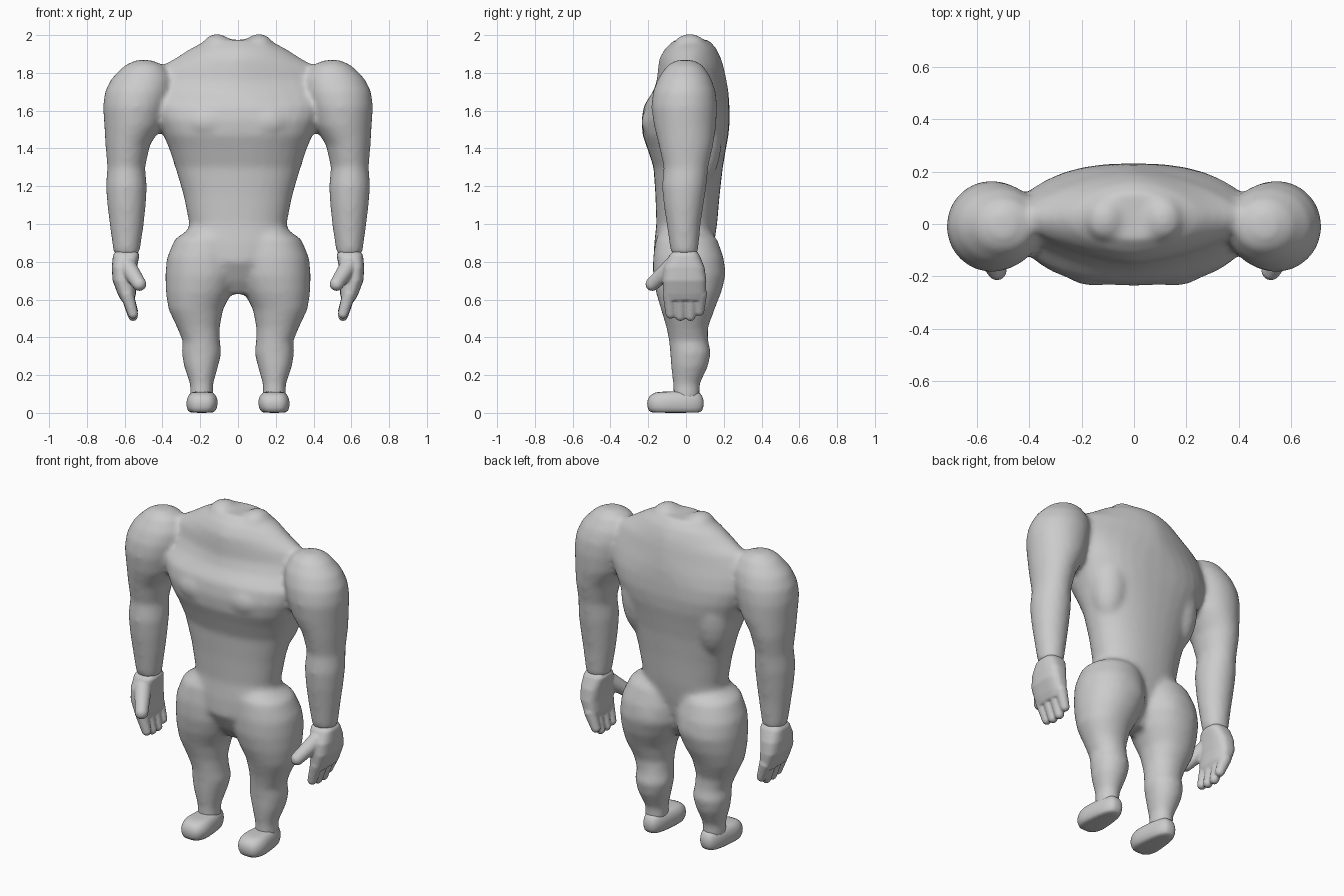
import bpy, bmesh, math
from mathutils import Vector, Matrix

cube = bpy.data.objects.get("Cube")
if cube:
    bpy.data.objects.remove(cube)

grey = bpy.data.materials.new("plain grey")
grey.use_nodes = True
colour = (0.6, 0.6, 0.6, 1)
grey.diffuse_color = colour
grey.node_tree.nodes["Principled BSDF"].inputs["Base Color"].default_value = colour


def loft(bm, rings, side=1, power=2, sides=32):
    """Closed stack of rounded rings: z, x0, x1, y0, y1, optional power."""
    loops = []
    for z, x0, x1, y0, y1, *own in rings:
        e = 2 / (own[0] if own else power)
        loop = []
        for i in range(sides):
            a = math.tau * i / sides
            c, s = math.cos(a), math.sin(a)
            x = (x0 + x1) / 2 + (x1 - x0) / 2 * math.copysign(abs(c) ** e, c)
            y = (y0 + y1) / 2 + (y1 - y0) / 2 * math.copysign(abs(s) ** e, s)
            loop.append(bm.verts.new((side * x, y, z)))
        loops.append(loop)
    for a, b in zip(loops, loops[1:]):
        for i in range(sides):
            j = (i + 1) % sides
            bm.faces.new((a[i], a[j], b[j], b[i]))
    bm.faces.new(loops[0])
    bm.faces.new(loops[-1])


def ball(bm, centre, radii, side=1):
    x, y, z = centre
    m = Matrix.Translation((side * x, y, z)) @ Matrix.Diagonal((*radii, 1))
    bmesh.ops.create_uvsphere(bm, u_segments=20, v_segments=12, radius=1, matrix=m)


def digit(bm, start, end, r0, r1, side):
    """Tapered finger with rounded ends."""
    a, b = (Vector((side * p[0], p[1], p[2])) for p in (start, end))
    turn = (b - a).to_track_quat("Z", "Y").to_matrix().to_4x4()
    bmesh.ops.create_cone(bm, cap_ends=True, segments=16, radius1=r0, radius2=r1,
                          depth=(b - a).length,
                          matrix=Matrix.Translation((a + b) / 2) @ turn)
    ball(bm, a, (r0, r0, r0))
    ball(bm, b, (r1, r1, r1))


def finish(bm, name, voxel, smoothing):
    bmesh.ops.recalc_face_normals(bm, faces=bm.faces)
    mesh = bpy.data.meshes.new(name)
    bm.to_mesh(mesh)
    bm.free()
    mesh.materials.append(grey)
    mesh.shade_smooth()
    ob = bpy.data.objects.new(name, mesh)
    bpy.context.collection.objects.link(ob)
    if voxel:
        blend = ob.modifiers.new("Blend", "REMESH")
        blend.mode = "VOXEL"
        blend.voxel_size = voxel
        blend.use_smooth_shade = True
        soft = ob.modifiers.new("Soften", "SMOOTH")
        soft.factor = 0.5
        soft.iterations = smoothing
    else:
        sub = ob.modifiers.new("Round", "SUBSURF")
        sub.levels = sub.render_levels = 1
    return ob


# Trunk: z, half width, front, back, roundness
trunk = [
    (1.975, .16, -.06, .12, 2), (1.93, .25, -.11, .16, 1.8),
    (1.88, .33, -.14, .185, 1.6), (1.83, .42, -.148, .2, 1.5),
    (1.76, .47, -.155, .215, 1.5), (1.70, .48, -.175, .225, 1.7),
    (1.63, .47, -.222, .23, 2.1), (1.55, .43, -.236, .232, 2.4),
    (1.47, .395, -.23, .225, 2.4), (1.40, .365, -.205, .212, 2.3),
    (1.30, .332, -.172, .195, 2.2), (1.15, .288, -.162, .178, 2.2),
    (1.00, .258, -.157, .165, 2.2), (.90, .28, -.168, .15, 2.2),
    (.80, .26, -.172, .13, 2), (.70, .15, -.12, .10, 2), (.63, .08, -.07, .06, 2)]

arm = [
    (1.868, .46, .54, -.05, .04), (1.84, .39, .60, -.10, .09),
    (1.77, .35, .67, -.148, .135), (1.70, .35, .705, -.175, .158),
    (1.62, .37, .715, -.184, .165), (1.52, .40, .708, -.17, .16),
    (1.42, .465, .702, -.145, .145), (1.30, .492, .692, -.118, .118),
    (1.20, .482, .70, -.128, .108), (1.10, .488, .692, -.118, .093),
    (1.00, .498, .68, -.103, .078), (.84, .522, .658, -.08, .063)]

leg = [
    (.985, .03, .24, -.12, .10), (.92, .0, .335, -.16, .165),
    (.82, -.01, .377, -.175, .20), (.73, -.005, .385, -.175, .21),
    (.64, .03, .382, -.16, .188), (.55, .078, .369, -.133, .152),
    (.45, .097, .322, -.103, .116), (.38, .096, .293, -.09, .118),
    (.32, .087, .298, -.084, .132), (.25, .104, .287, -.08, .118),
    (.15, .132, .253, -.068, .072), (.07, .13, .255, -.068, .072)]

body = bmesh.new()
loft(body, [(z, -w, w, f, b, p) for z, w, f, b, p in trunk])
for side in (1, -1):
    loft(body, arm, side)
    loft(body, leg, side, 2.1)
    ball(body, (.11, .02, 1.95), (.075, .085, .056), side)    # neck stump edge
    ball(body, (.15, -.14, 1.54), (.14, .097, .10), side)     # chest muscle
    ball(body, (.24, .07, 1.46), (.12, .12, .26), side)       # back muscle
    ball(body, (.17, .09, .75), (.14, .12, .13), side)        # buttock
finish(body, "body", .014, 12)

# Hands
palm = [
    (.858, .535, .645, -.065, .055), (.835, .522, .662, -.088, .072),
    (.77, .535, .668, -.118, .098), (.70, .543, .664, -.124, .108),
    (.63, .54, .637, -.12, .105), (.595, .55, .62, -.105, .09)]
fingers = [(-.088, .525), (-.032, .513), (.026, .513), (.076, .54)]

for side, word in ((1, "left"), (-1, "right")):
    hand = bmesh.new()
    loft(hand, palm, side, 2.8)
    for y, tip in fingers:
        digit(hand, (.588, y, .63), (.556, y * .93, tip), .036, .027, side)
    digit(hand, (.585, -.075, .775), (.522, -.178, .682), .048, .037, side)
    finish(hand, word + "_hand", .007, 4)

    # Foot, narrower towards the heel
    foot = bmesh.new()
    loft(foot, [
        (.0, .135, .25, -.18, .07), (.006, .115, .27, -.198, .086),
        (.05, .10, .28, -.21, .098), (.09, .11, .27, -.198, .088),
        (.11, .13, .25, -.165, .07), (.113, .15, .23, -.12, .05)], side, 3)
    for v in foot.verts:
        k = 1 - .28 * min(1, max(0, (v.co.y + .12) / .2))
        v.co.x = side * .19 + (v.co.x - side * .19) * k
    finish(foot, word + "_foot", 0, 0)
